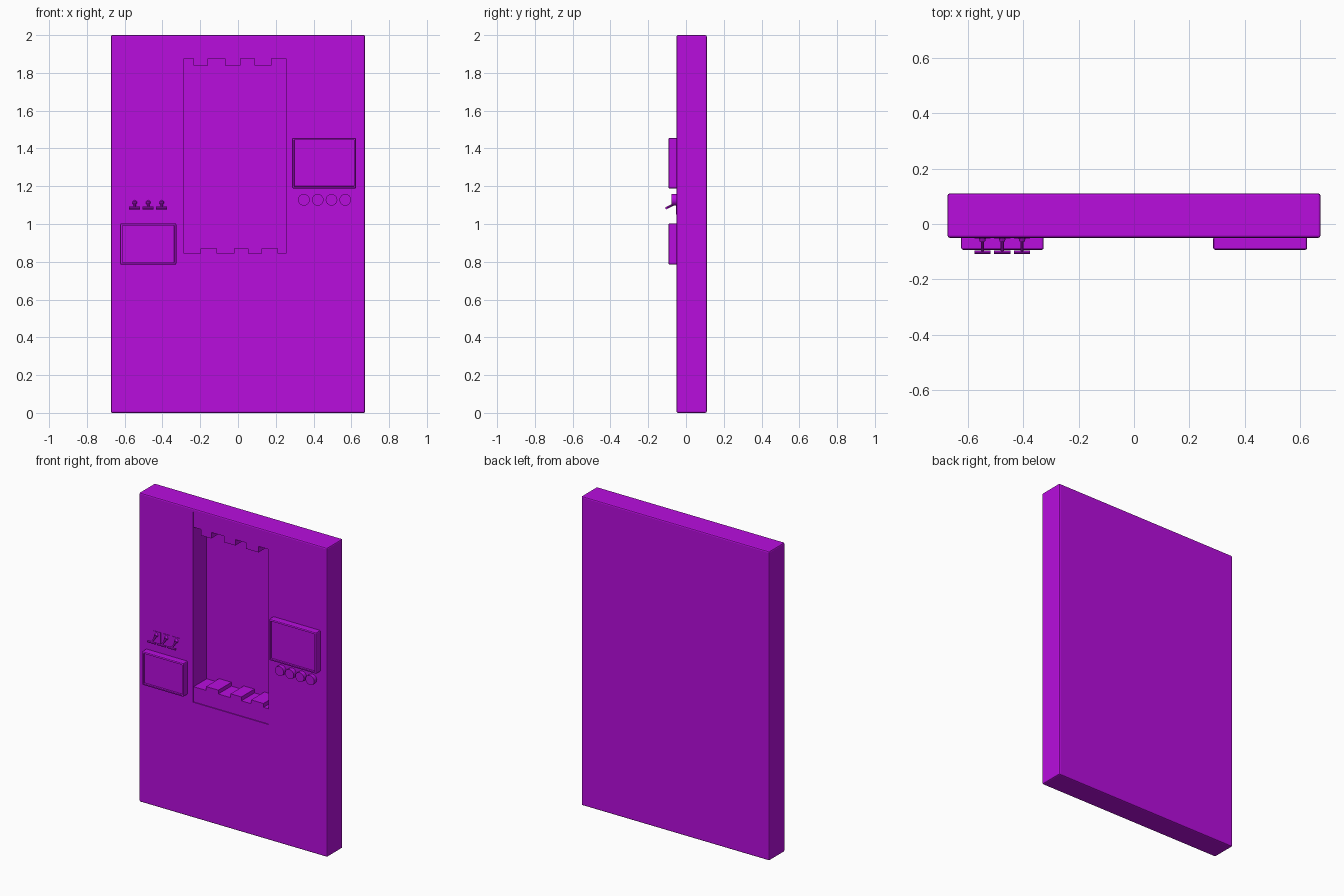
import bpy, bmesh
from mathutils import Vector

if "Cube" in bpy.data.objects:
    bpy.data.objects.remove(bpy.data.objects["Cube"])

mat = bpy.data.materials.new("purple_paint")
mat.diffuse_color = (0.48, 0.004, 0.73, 1)
mat.use_nodes = True
mat.node_tree.nodes["Principled BSDF"].inputs["Base Color"].default_value = mat.diffuse_color


def finish(name, bm):
    bmesh.ops.recalc_face_normals(bm, faces=bm.faces[:])
    me = bpy.data.meshes.new(name)
    bm.to_mesh(me)
    bm.free()
    ob = bpy.data.objects.new(name, me)
    bpy.context.collection.objects.link(ob)
    me.materials.append(mat)
    return ob


def box_bm(x0, x1, y0, y1, z0, z1):
    bm = bmesh.new()
    bmesh.ops.create_cube(bm, size=1)
    for v in bm.verts:
        v.co = Vector(((x0 + x1) / 2 + v.co.x * (x1 - x0),
                       (y0 + y1) / 2 + v.co.y * (y1 - y0),
                       (z0 + z1) / 2 + v.co.z * (z1 - z0)))
    return bm


def bevel(bm, width, segments=2):
    bmesh.ops.bevel(bm, geom=bm.edges[:], offset=width, segments=segments,
                    profile=0.5, affect='EDGES')


def rod(name, a, b, r, sides, r2=None):
    a, b = Vector(a), Vector(b)
    bm = bmesh.new()
    bmesh.ops.create_cone(bm, cap_ends=True, segments=sides, radius1=r,
                          radius2=r if r2 is None else r2, depth=(b - a).length)
    rot = Vector((0, 0, 1)).rotation_difference(b - a)
    for v in bm.verts:
        v.co = rot @ v.co + (a + b) / 2
    return finish(name, bm)


def smooth(ob):
    bpy.ops.object.select_all(action='DESELECT')
    ob.select_set(True)
    bpy.context.view_layer.objects.active = ob
    bpy.ops.object.shade_smooth_by_angle()


# Wall slab with deep window recess
L, R, BOT, TOP, BACK = -0.287, 0.254, 0.747, 1.978, 0.09
bm = box_bm(-0.673, 0.673, -0.05, 0.11, 0, 2)
bevel(bm, 0.008)
slab = finish("wall_slab", bm)
cutter = finish("recess_cutter", box_bm(L, R, -0.2, BACK, BOT, TOP))
cutter.hide_render = True
mod = slab.modifiers.new("recess", 'BOOLEAN')
mod.operation = 'DIFFERENCE'
mod.solver = 'EXACT'
mod.object = cutter
bpy.context.view_layer.objects.active = slab
slab.select_set(True)
bpy.ops.object.modifier_apply(modifier=mod.name)
bpy.data.objects.remove(cutter)


# Toothed jaws at the top and bottom of the recess
def jaw(name, base, low, high, steps):
    xs = [L] + steps + [R]
    pts = [(L, base)]
    for i in range(len(xs) - 1):
        z = high if i % 2 else low
        pts += [(xs[i], z), (xs[i + 1], z)]
    pts.append((R, base))
    bm = bmesh.new()
    face = bm.faces.new([bm.verts.new((x, -0.044, z)) for x, z in pts])
    ext = bmesh.ops.extrude_face_region(bm, geom=[face])
    for v in ext["geom"]:
        if isinstance(v, bmesh.types.BMVert):
            v.co.y = BACK
    return finish(name, bm)


jaw("upper_jaw", TOP, 1.877, 1.838, [-0.235, -0.16, -0.07, 0.012, 0.088, 0.178])
jaw("lower_jaw", BOT, 0.845, 0.87, [-0.198, -0.11, -0.022, 0.055, 0.125, 0.213])


# Framed screens
def screen(name, x0, x1, z0, z1):
    bm = box_bm(x0, x1, -0.093, -0.045, z0, z1)
    bevel(bm, 0.007)
    bm.normal_update()
    front = max(bm.faces, key=lambda f: -f.normal.y * f.calc_area())
    bmesh.ops.inset_individual(bm, faces=[front], thickness=0.006)
    bmesh.ops.inset_individual(bm, faces=[front], thickness=0.001, depth=-0.012)
    return finish(name, bm)


screen("left_screen", -0.624, -0.326, 0.785, 1.003)
screen("right_screen", 0.286, 0.625, 1.188, 1.456)

# Round buttons below the right screen
for i in range(4):
    x = 0.349 + i * 0.073
    smooth(rod(f"button_{i + 1}", (x, -0.045, 1.128), (x, -0.077, 1.128), 0.031, 16))

# Lever switches above the left screen
for i in range(3):
    x = -0.547 + i * 0.0715
    finish(f"switch_plate_{i + 1}", box_bm(x - 0.029, x + 0.029, -0.053, -0.045, 1.05, 1.135))
    rod(f"switch_pivot_{i + 1}", (x, -0.045, 1.115), (x, -0.062, 1.11), 0.014, 12, 0.010)
    rod(f"switch_stem_{i + 1}", (x, -0.045, 1.115), (x, -0.102, 1.085), 0.006, 8)
    rod(f"switch_handle_{i + 1}", (x - 0.029, -0.102, 1.085), (x + 0.029, -0.102, 1.085), 0.007, 8)
